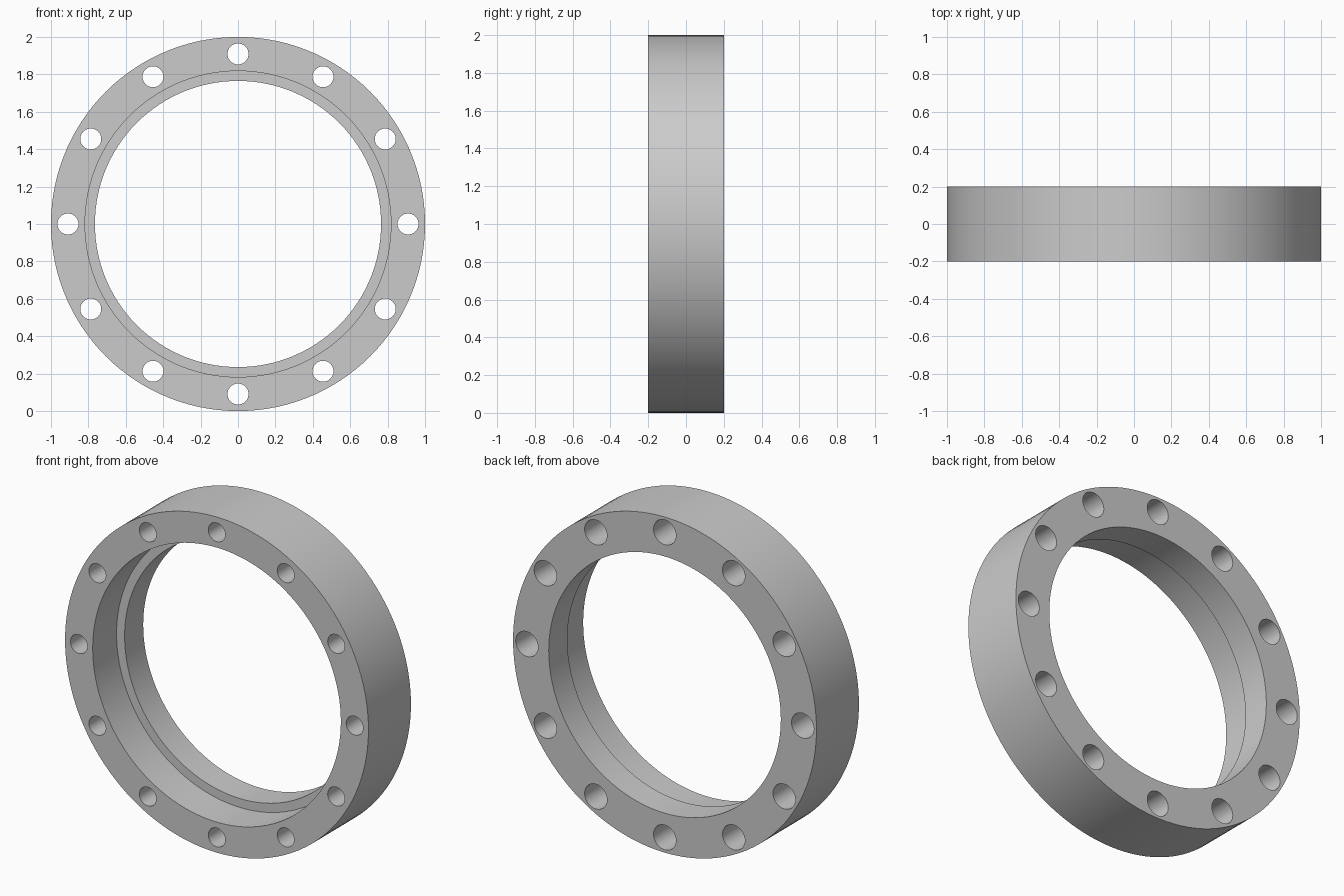
import bpy, bmesh
from math import tau, radians
from mathutils import Matrix, Vector

default = bpy.data.objects.get("Cube")
if default:
    bpy.data.objects.remove(default, do_unlink=True)

CENTRE = Vector((0, 0, 1))
HALF = 0.2          # half thickness of the ring
STEP_Y = 0.025      # depth where the bore narrows
HOLES = 12
BOLT_RADIUS = 0.909

steel = bpy.data.materials.new("light grey steel")
steel.use_nodes = True
colour = (0.6, 0.6, 0.6, 1)
steel.diffuse_color = colour
steel.node_tree.nodes["Principled BSDF"].inputs["Base Color"].default_value = colour


def lathe(bm, profile, centre, segments):
    """Revolve a closed (radius, y) profile about the y direction through centre."""
    verts = [bm.verts.new(centre + Vector((r, y, 0))) for r, y in profile]
    edges = [bm.edges.new((a, b)) for a, b in zip(verts, verts[1:] + verts[:1])]
    bmesh.ops.spin(bm, geom=verts + edges, cent=centre, axis=(0, 1, 0),
                   angle=tau, steps=segments, use_merge=True)


def finish(name, bm):
    bmesh.ops.remove_doubles(bm, verts=bm.verts, dist=1e-5)
    bmesh.ops.dissolve_degenerate(bm, edges=bm.edges, dist=1e-5)
    bmesh.ops.recalc_face_normals(bm, faces=bm.faces)
    mesh = bpy.data.meshes.new(name)
    bm.to_mesh(mesh)
    bm.free()
    mesh.materials.append(steel)
    obj = bpy.data.objects.new(name, mesh)
    bpy.context.collection.objects.link(obj)
    return obj


# Flange ring with a stepped bore, wider at the front
bm = bmesh.new()
lathe(bm, [(1, -HALF), (1, HALF), (0.765, HALF), (0.765, STEP_Y),
           (0.818, STEP_Y), (0.818, -HALF)], CENTRE, 120)
ring = finish("flange_ring", bm)

# Stepped drills for the bolt holes, wider at the back
bm = bmesh.new()
for i in range(HOLES):
    spot = Matrix.Rotation(i * tau / HOLES, 3, 'Y') @ Vector((BOLT_RADIUS, 0, 0))
    lathe(bm, [(0, -0.3), (0.056, -0.3), (0.056, 0), (0.074, 0),
               (0.074, 0.3), (0, 0.3)], CENTRE + spot, 32)
drills = finish("bolt_hole_cutter", bm)
drills.hide_render = True

# Cut the holes, then drop the cutter
cut = ring.modifiers.new("bolt_holes", 'BOOLEAN')
cut.operation = 'DIFFERENCE'
cut.solver = 'EXACT'
cut.object = drills
bpy.ops.object.select_all(action='DESELECT')
bpy.context.view_layer.objects.active = ring
ring.select_set(True)
bpy.ops.object.modifier_apply(modifier=cut.name)
bpy.data.objects.remove(drills, do_unlink=True)
bpy.ops.object.shade_smooth_by_angle(angle=radians(30))
